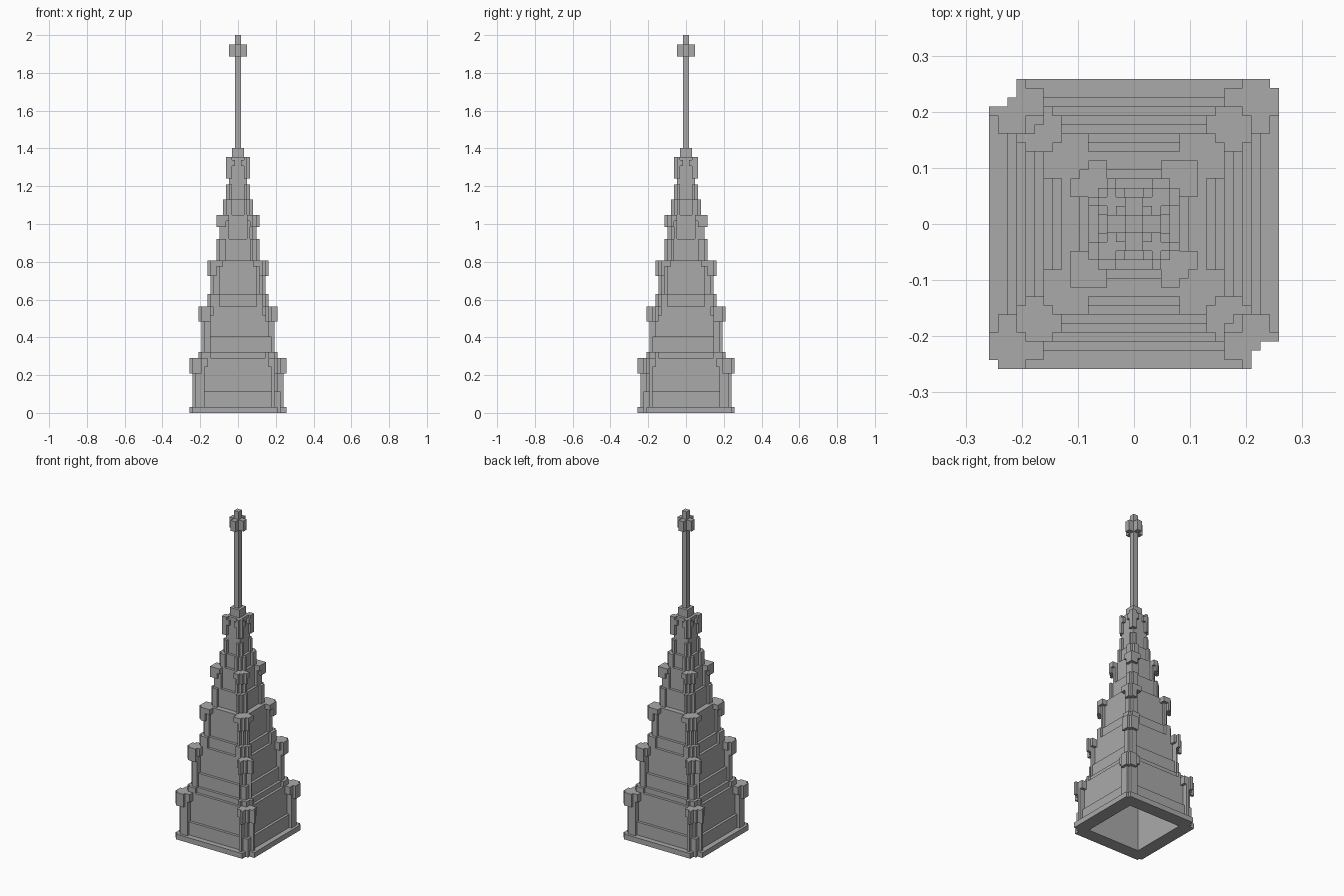
import bpy, bmesh

U = 2 / 124  # one block

cube = bpy.data.objects.get("Cube")
if cube:
    bpy.data.objects.remove(cube, do_unlink=True)

stone = bpy.data.materials.new("grey stone")
stone.use_nodes = True
GREY = (0.4, 0.4, 0.4, 1)
stone.diffuse_color = GREY
stone.node_tree.nodes["Principled BSDF"].inputs["Base Color"].default_value = GREY


def finish(bm, name):
    bmesh.ops.recalc_face_normals(bm, faces=bm.faces)
    bmesh.ops.scale(bm, vec=(U, U, U), verts=bm.verts)
    mesh = bpy.data.meshes.new(name)
    bm.to_mesh(mesh)
    bm.free()
    mesh.materials.append(stone)
    obj = bpy.data.objects.new(name, mesh)
    bpy.context.collection.objects.link(obj)
    return obj


def prism(bm, points, z0, z1):
    face = bm.faces.new([bm.verts.new((x, y, z0)) for x, y in points])
    top = bmesh.ops.extrude_face_region(bm, geom=[face], use_keep_orig=True)["geom"]
    for v in top:
        if isinstance(v, bmesh.types.BMVert):
            v.co.z = z1


def box(bm, x0, x1, y0, y1, z0, z1):
    prism(bm, [(x0, y0), (x1, y0), (x1, y1), (x0, y1)], z0, z1)


def corner_points(a, r, n):
    """Square from a to r whose outer corner is cut back by n blocks."""
    if n == 0:
        tip = [(r, r)]
    else:
        c = r - n
        tip = [(r, c), (c, c), (c, r)]
        if n > 1:
            tip[1:2] = [(c + 1, c), (c + 1, c + 1), (c, c + 1)]
    return [(a, a), (r, a)] + tip + [(a, r)]


def corners(bm, z0, z1, r, a, small, big):
    """The same block on all four corners; opposite corners share a cut."""
    for sx in (-1, 1):
        for sy in (-1, 1):
            pts = corner_points(a, r, small if sx == sy else big)
            prism(bm, [(sx * x, sy * y) for x, y in pts], z0, z1)


def arms(bm, z0, z1, r, inner, start, end):
    """Short ledges running along each wall from the corners."""
    for s in (-1, 1):
        for t in (-1, 1):
            lo, hi = sorted((s * start, s * end))
            p, q = sorted((t * inner, t * r))
            box(bm, lo, hi, p, q, z0, z1)
            box(bm, p, q, lo, hi, z0, z1)


# Stepped hollow walls: a profile carried round four sides
outer = [(14, 0), (14, 7), (13, 7), (13, 18), (12, 18), (12, 20), (11, 20),
         (11, 25), (10, 25), (10, 35), (9, 35), (9, 39), (8, 39), (8, 50),
         (6, 50), (6, 57), (5, 57), (5, 65), (4, 65), (4, 70), (3, 70),
         (3, 84), (2, 84), (2, 87)]
cavity = [(11, 0), (11, 18), (9, 18), (9, 35), (6, 35), (6, 48)]
bm = bmesh.new()
loops = []
for r, z in cavity[::-1] + outer:
    loops.append([bm.verts.new((sx * r, sy * r, z))
                  for sx, sy in ((1, 1), (-1, 1), (-1, -1), (1, -1))])
for lower, upper in zip(loops, loops[1:]):
    for i in range(4):
        j = (i + 1) % 4
        bm.faces.new((lower[i], lower[j], upper[j], upper[i]))
bm.faces.new(loops[0])
bm.faces.new(loops[-1])
finish(bm, "stepped_walls")

# Base plate with notched corners
bm = bmesh.new()
corners(bm, 0, 2, 16, 11, 1, 3)
for s in (-1, 1):
    lo, hi = sorted((s * 11, s * 16))
    box(bm, -11, 11, lo, hi, 0, 2)
    box(bm, lo, hi, -11, 11, 0, 2)
finish(bm, "base_plate")

# Corner posts: bottom, top, radius, inner edge, small cut, big cut
posts = {
    "lower_posts": [(2, 18, 15, 11, 1, 3)],
    "second_posts": [(18, 20, 13, 9, 1, 3), (20, 35, 12, 9, 1, 3)],
    "third_posts": [(35, 39, 10, 6, 1, 2), (39, 50, 9, 6, 1, 2)],
    "fourth_posts": [(50, 57, 7, 4, 1, 2), (57, 65, 6, 3, 0, 2)],
    "upper_posts": [(65, 70, 5, 2, 1, 2), (70, 75, 4, 2, 1, 1)],
}
for name, blocks in posts.items():
    bm = bmesh.new()
    for block in blocks:
        corners(bm, *block)
    finish(bm, name)

# Corner brackets at each tier top: block, then side ledges
brackets = {
    "lower_brackets": ((13, 18, 16, 12, 1, 3), (15, 18, 15, 12, 10, 12)),
    "second_brackets": ((30, 35, 13, 9, 1, 3), (32, 35, 12, 9, 8, 9)),
    "third_brackets": ((45, 50, 10, 7, 1, 2), (48, 50, 10, 7, 5, 7)),
    "fourth_brackets": ((61, 65, 7, 4, 0, 2), (63, 65, 7, 4, 3, 4)),
    "upper_brackets": ((77, 84, 4, 2, 0, 1), (81, 83, 4, 2, 1, 2)),
}
for name, (block, ledge) in brackets.items():
    bm = bmesh.new()
    corners(bm, *block)
    arms(bm, *ledge)
    finish(bm, name)

# Mast and its cross-shaped knob
bm = bmesh.new()
box(bm, -1, 1, -1, 1, 87, 124)
finish(bm, "mast")
bm = bmesh.new()
box(bm, -3, 3, -1, 1, 117, 121)
box(bm, -1, 1, -3, 3, 117, 121)
finish(bm, "mast_knob")
